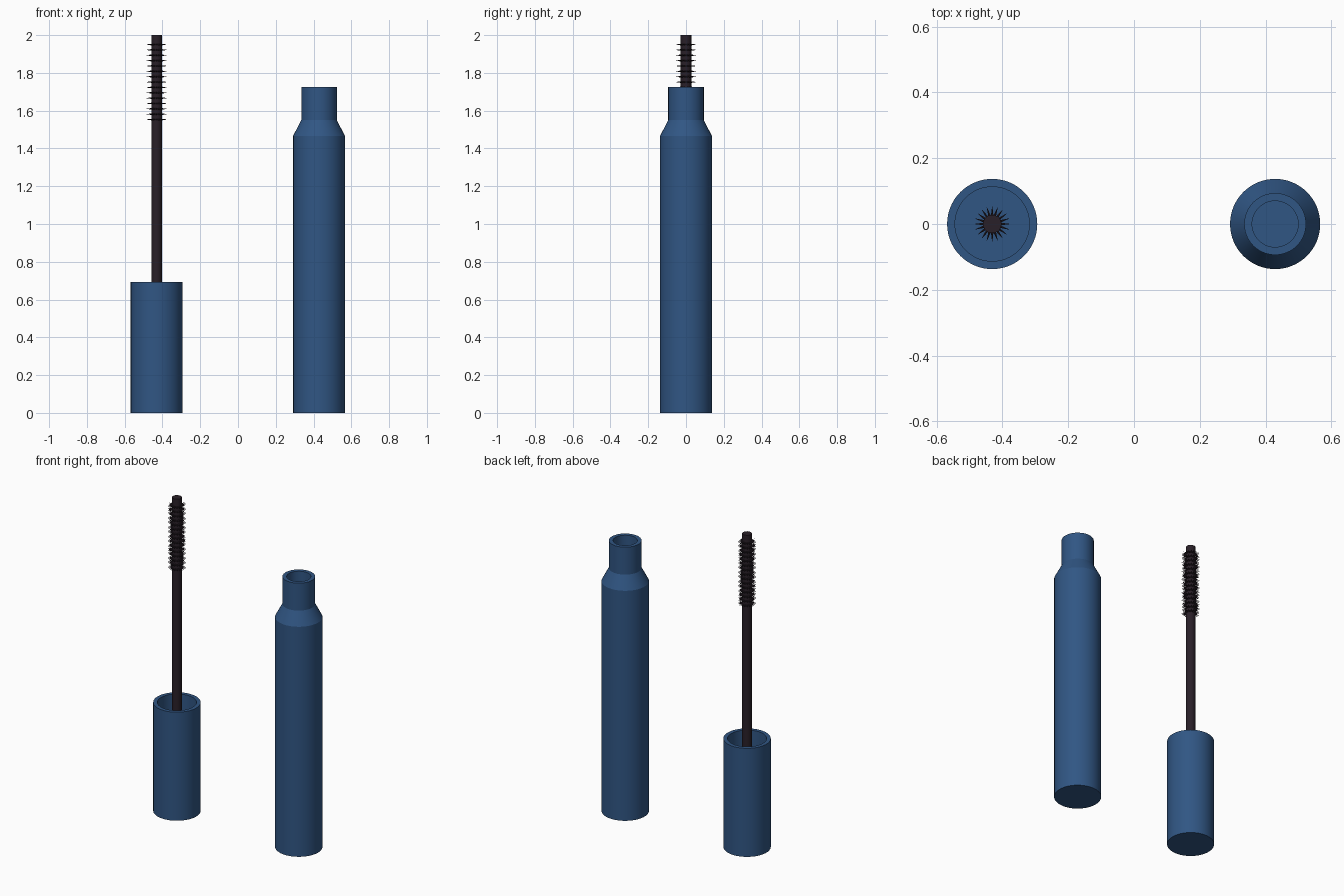
import bpy, bmesh, math
from mathutils import Matrix, Vector

if "Cube" in bpy.data.objects:
    bpy.data.objects.remove(bpy.data.objects["Cube"])


def material(name, color):
    m = bpy.data.materials.new(name)
    m.diffuse_color = (*color, 1)
    m.use_nodes = True
    m.node_tree.nodes["Principled BSDF"].inputs["Base Color"].default_value = m.diffuse_color
    return m


BLUE = material("navy_blue", (0.030, 0.093, 0.230))
DARK = material("dark_plum", (0.022, 0.014, 0.021))


def finish(name, bm, mat, x):
    bmesh.ops.recalc_face_normals(bm, faces=bm.faces)
    me = bpy.data.meshes.new(name)
    bm.to_mesh(me)
    bm.free()
    me.materials.append(mat)
    ob = bpy.data.objects.new(name, me)
    bpy.context.collection.objects.link(ob)
    ob.location.x = x
    bpy.ops.object.select_all(action='DESELECT')
    ob.select_set(True)
    bpy.context.view_layer.objects.active = ob
    bpy.ops.object.shade_smooth_by_angle(angle=math.radians(25))
    return ob


def lathe(name, profile, mat, x, steps=64):
    """Revolve an (r, z) profile that starts and ends on the axis."""
    bm = bmesh.new()
    verts = [bm.verts.new((r, 0, z)) for r, z in profile]
    edges = [bm.edges.new(pair) for pair in zip(verts, verts[1:])]
    bmesh.ops.spin(bm, geom=verts + edges, cent=(0, 0, 0), axis=(0, 0, 1),
                   angle=math.tau, steps=steps, use_merge=True)
    bmesh.ops.remove_doubles(bm, verts=bm.verts, dist=1e-5)
    return finish(name, bm, mat, x)


WAND_X, TUBE_X = -0.431, 0.429

# Hollow cap that holds the wand
lathe("cap", [(0, 0), (0.137, 0), (0.137, 0.692), (0.113, 0.692),
              (0.113, 0.024), (0, 0.024)], BLUE, WAND_X)

# Hollow tube with a tapered shoulder and open neck
lathe("tube", [(0, 0), (0.137, 0), (0.137, 1.467), (0.094, 1.55),
               (0.094, 1.725), (0.070, 1.725), (0.070, 1.543),
               (0.113, 1.46), (0.113, 0.024), (0, 0.024)], BLUE, TUBE_X)

# Wand rod
lathe("wand_rod", [(0, 0.02), (0.028, 0.02), (0.028, 2.0), (0, 2.0)],
      DARK, WAND_X, 32)

# Brush: rings of thin radial spikes
ROWS, SPIKES = 15, 20
bm = bmesh.new()
for row in range(ROWS):
    z = 1.553 + row * 0.397 / (ROWS - 1)
    for i in range(SPIKES):
        a = math.tau * i / SPIKES
        d = Vector((math.cos(a), math.sin(a), 0))
        place = (Matrix.Translation(d * 0.039 + Vector((0, 0, z)))
                 @ d.to_track_quat('Z', 'Y').to_matrix().to_4x4())
        bmesh.ops.create_cone(bm, cap_ends=True, segments=6, radius1=0.0045,
                              radius2=0.0006, depth=0.028, matrix=place)
finish("brush_bristles", bm, DARK, WAND_X)
